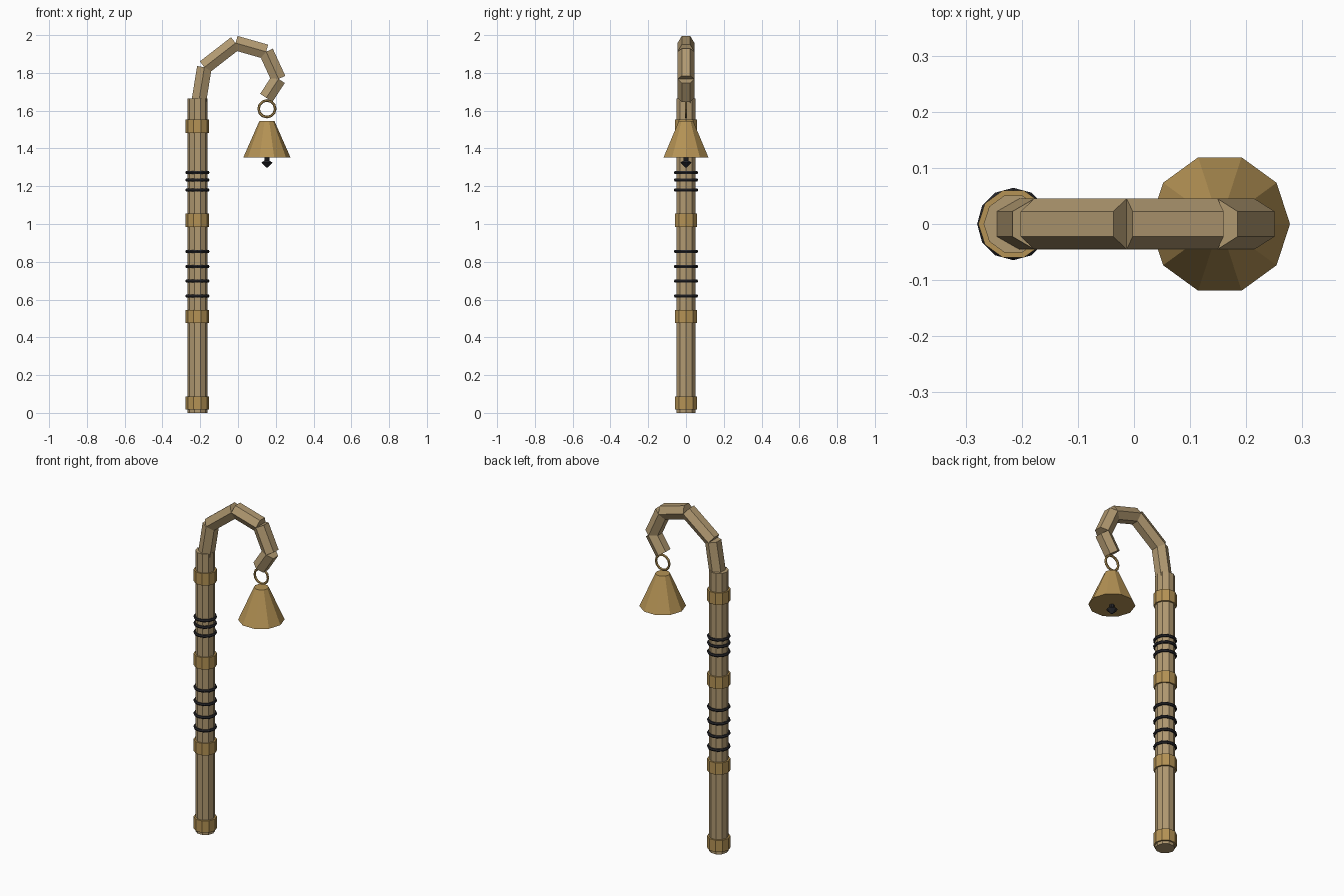
import bpy
import bmesh
import math
from mathutils import Matrix, Vector

cube = bpy.data.objects.get("Cube")
if cube:
    bpy.data.objects.remove(cube, do_unlink=True)


def make_material(name, rgb):
    mat = bpy.data.materials.new(name)
    mat.use_nodes = True
    color = (*rgb, 1)
    mat.diffuse_color = color
    mat.node_tree.nodes["Principled BSDF"].inputs["Base Color"].default_value = color
    return mat


WOOD = make_material("pale wood", (0.44, 0.32, 0.165))
GOLD = make_material("aged gold", (0.46, 0.29, 0.09))
DARK = make_material("dark iron", (0.02, 0.02, 0.024))


def finish(name, bm, mat):
    bmesh.ops.recalc_face_normals(bm, faces=bm.faces[:])
    mesh = bpy.data.meshes.new(name)
    bm.to_mesh(mesh)
    bm.free()
    mesh.materials.append(mat)
    obj = bpy.data.objects.new(name, mesh)
    bpy.context.collection.objects.link(obj)
    return obj


def lathe(name, x, profile, sides, mat):
    """Flat-sided solid of revolution from (radius, z) pairs, closed by caps."""
    bm = bmesh.new()
    rings = []
    for r, z in profile:
        rings.append([bm.verts.new((x + r * math.cos(a), r * math.sin(a), z))
                      for a in (math.tau * i / sides for i in range(sides))])
    for low, high in zip(rings, rings[1:]):
        for i in range(sides):
            j = (i + 1) % sides
            bm.faces.new((low[i], low[j], high[j], high[i]))
    bm.faces.new(rings[0])
    bm.faces.new(rings[-1])
    return finish(name, bm, mat)


def torus(name, center, major, minor, sides, tube_sides, mat, upright=False):
    bm = bmesh.new()
    turn = Matrix.Rotation(math.pi / 2, 3, 'X') if upright else Matrix.Identity(3)
    rings = []
    for i in range(sides):
        a = math.tau * i / sides
        ring = []
        for k in range(tube_sides):
            b = math.tau * k / tube_sides
            r = major + minor * math.cos(b)
            p = Vector((r * math.cos(a), r * math.sin(a), minor * math.sin(b)))
            ring.append(bm.verts.new(turn @ p + Vector(center)))
        rings.append(ring)
    for i in range(sides):
        a, b = rings[i], rings[(i + 1) % sides]
        for k in range(tube_sides):
            n = (k + 1) % tube_sides
            bm.faces.new((a[k], b[k], b[n], a[n]))
    return finish(name, bm, mat)


def beam(name, start, end, radius, mat):
    """Hexagonal beam in the xz plane with corners pointing front and back."""
    start, end = (Vector((p[0], 0, p[1])) for p in (start, end))
    axis = end - start
    across = Vector((0, 1, 0))
    up = axis.normalized().cross(across)
    frame = Matrix((across, up, axis.normalized())).transposed().to_4x4()
    bm = bmesh.new()
    bmesh.ops.create_cone(bm, cap_ends=True, segments=6, radius1=radius,
                          radius2=radius, depth=axis.length)
    # align a corner with the depth axis
    first = max(bm.verts, key=lambda v: v.co.x)
    spin = Matrix.Rotation(-math.atan2(first.co.y, first.co.x), 4, 'Z')
    move = Matrix.Translation((start + end) / 2)
    bm.transform(move @ frame @ spin)
    return finish(name, bm, mat)


POLE_X = -0.215
BELL_X = 0.153

# Pole with gold bands and iron rings
lathe("pole", POLE_X, [(0.053, 0), (0.053, 1.665)], 10, WOOD)
for i, z in enumerate((0.052, 0.511, 1.02, 1.518)):
    lathe(f"pole_band_{i + 1}", POLE_X,
          [(0.0625, z - 0.035), (0.0625, z + 0.035)], 10, GOLD)
for i, z in enumerate((0.619, 0.698, 0.775, 0.855, 1.18, 1.233, 1.272)):
    torus(f"pole_ring_{i + 1}", (POLE_X, 0, z), 0.056, 0.0085, 12, 6, DARK)

# Crook made of straight beams
path = [(-0.212, 1.62), (-0.178, 1.83), (-0.013, 1.958),
        (0.149, 1.912), (0.215, 1.768), (0.15, 1.668)]
for i, (a, b) in enumerate(zip(path, path[1:])):
    beam(f"crook_segment_{i + 1}", a, b, 0.045, WOOD)

# Hanging ring, bell and clapper
torus("hanging_ring", (BELL_X, 0, 1.61), 0.044, 0.007, 12, 6, GOLD, upright=True)
lathe("bell", BELL_X, [(0.125, 1.352), (0.04, 1.545)], 10, GOLD)
lathe("clapper", BELL_X,
      [(0.014, 1.36), (0.014, 1.335), (0.03, 1.325), (0.004, 1.299)], 8, DARK)
